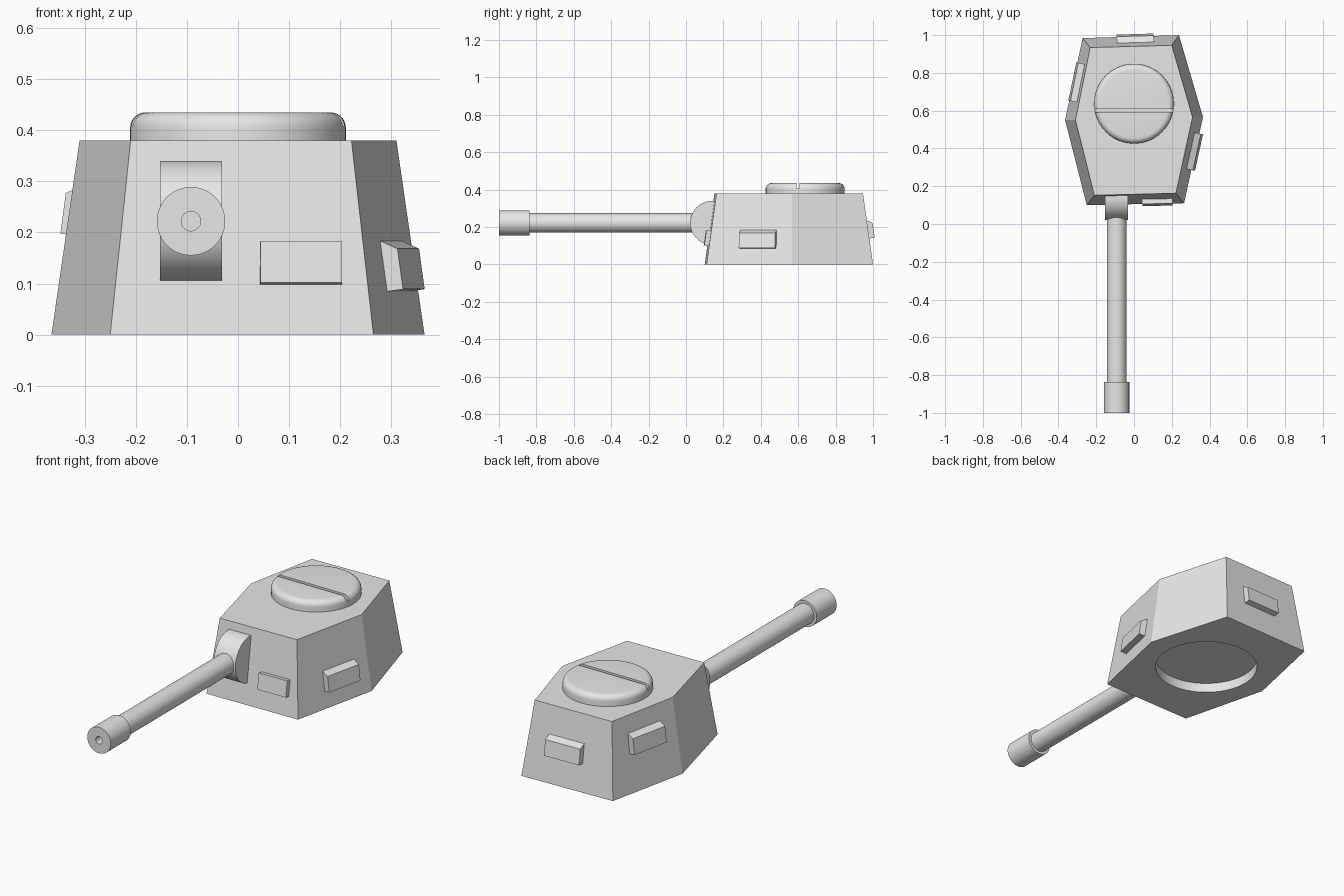
import bpy, bmesh, math
from mathutils import Vector, Matrix

cube = bpy.data.objects.get("Cube")
if cube:
    bpy.data.objects.remove(cube, do_unlink=True)

grey = bpy.data.materials.new("plain_grey")
grey.use_nodes = True
grey.diffuse_color = (0.8, 0.8, 0.8, 1)
grey.node_tree.nodes["Principled BSDF"].inputs["Base Color"].default_value = (0.8, 0.8, 0.8, 1)


def finish(name, bm, smooth=False):
    bmesh.ops.recalc_face_normals(bm, faces=bm.faces)
    mesh = bpy.data.meshes.new(name)
    bm.to_mesh(mesh)
    bm.free()
    mesh.materials.append(grey)
    obj = bpy.data.objects.new(name, mesh)
    bpy.context.collection.objects.link(obj)
    if smooth:
        smooth_shade(obj)
    return obj


def activate(obj):
    bpy.ops.object.select_all(action='DESELECT')
    obj.select_set(True)
    bpy.context.view_layer.objects.active = obj


def smooth_shade(obj):
    activate(obj)
    bpy.ops.object.shade_smooth_by_angle(angle=math.radians(35))


def lathe(name, profile, matrix, steps=64, smooth=True):
    """Revolve (radius, height) points about local z, then place."""
    bm = bmesh.new()
    verts = [bm.verts.new((r, 0, h)) for r, h in profile]
    edges = [bm.edges.new(pair) for pair in zip(verts, verts[1:])]
    bmesh.ops.spin(bm, geom=verts + edges, cent=(0, 0, 0), axis=(0, 0, 1),
                   angle=math.tau, steps=steps, use_merge=True)
    bmesh.ops.remove_doubles(bm, verts=bm.verts, dist=1e-5)
    bm.transform(matrix)
    return finish(name, bm, smooth)


def prism(name, outline, axis_vec):
    """Extrude a closed outline along a vector."""
    bm = bmesh.new()
    a = [bm.verts.new(p) for p in outline]
    b = [bm.verts.new(Vector(p) + axis_vec) for p in outline]
    bm.faces.new(a)
    bm.faces.new(b)
    for i in range(len(a)):
        j = (i + 1) % len(a)
        bm.faces.new((a[i], a[j], b[j], b[i]))
    return finish(name, bm)


def carve(obj, cutter):
    mod = obj.modifiers.new("cut", 'BOOLEAN')
    mod.operation = 'DIFFERENCE'
    mod.solver = 'EXACT'
    mod.object = cutter
    activate(obj)
    bpy.ops.object.modifier_apply(modifier=mod.name)
    bpy.data.objects.remove(cutter, do_unlink=True)


# Turret shell: tapered six-sided body
HEIGHT = 0.38
base = [Vector((x, y, 0)) for x, y in
        [(-.25, .10), (.265, .11), (.365, .566), (.238, 1.0), (-.272, .984), (-.365, .55)]]
roof = [Vector((x, y, HEIGHT)) for x, y in
        [(-.21, .152), (.222, .163), (.31, .566), (.2, .946), (-.232, .934), (-.31, .55)]]
bm = bmesh.new()
lower = [bm.verts.new(p) for p in base]
upper = [bm.verts.new(p) for p in roof]
bm.faces.new(lower)
bm.faces.new(upper)
for i in range(6):
    j = (i + 1) % 6
    bm.faces.new((lower[i], lower[j], upper[j], upper[i]))
shell = finish("turret_shell", bm)

# Round ring recess in the underside
carve(shell, lathe("ring_cutter", [(0, -.05), (.25, -.05), (.25, .05), (0, .05)],
                   Matrix.Translation((0, .555, 0)), smooth=False))

# Roof hatch with rounded rim and a straight slot
R, TOP, ROUND = .211, .435, .03
rim = [(R - ROUND + ROUND * math.sin(a), TOP - ROUND + ROUND * math.cos(a))
       for a in (math.pi / 2 * k / 6 for k in range(7))]
hatch = lathe("roof_hatch", [(0, TOP)] + rim + [(R, .37), (0, .37)],
              Matrix.Translation((0, .637, 0)))
carve(hatch, prism("slot_cutter", [(-.3, y, z) for y, z in
                                   [(.59, .408), (.608, .408), (.608, .5), (.59, .5)]],
                   Vector((.6, 0, 0))))
smooth_shade(hatch)

# Gun: rounded mantlet, barrel and muzzle sleeve with bore
GUN_X, GUN_Z = -.092, .222
turn_x = Matrix.Rotation(math.pi / 2, 4, 'Y')
lathe("gun_mantlet", [(0, -.061), (.118, -.061), (.118, .061), (0, .061)],
      Matrix.Translation((GUN_X, .14, GUN_Z)) @ turn_x)
turn_y = Matrix.Rotation(math.pi / 2, 4, 'X')
gun = Matrix.Translation((GUN_X, 0, GUN_Z)) @ turn_y
lathe("gun_barrel", [(0, -.1), (.052, -.1), (.052, .85), (0, .85)], gun, 48)
lathe("muzzle_sleeve", [(0, .95), (.019, .95), (.019, 1), (.067, 1), (.067, .837), (0, .837)],
      gun, 48)


def wall_frame(i, s, z):
    """Point on wall i, with its along, outward and upward directions."""
    j = (i + 1) % 6
    t = z / HEIGHT
    a, b = base[i].lerp(roof[i], t), base[j].lerp(roof[j], t)
    along = (b - a).normalized()
    rise = base[i].lerp(base[j], s) - roof[i].lerp(roof[j], s)
    out = along.cross(-rise).normalized()
    return a.lerp(b, s), along, out, out.cross(along)


# Hooded vision blocks on the side and rear walls
for name, wall, s, z, half in [("left_vision_block", 1, .59, .134, .099),
                               ("rear_vision_block", 3, .45, .188, .098),
                               ("right_vision_block", 4, .51, .243, .103)]:
    p, along, out, up = wall_frame(wall, s, z)
    section = [(-.02, -.05), (.032, -.05), (.032, .03), (0, .05), (-.02, .05)]
    prism(name, [p + out * o + up * u - along * half for o, u in section], along * 2 * half)

# Front sight block with recessed slit
p, along, out, up = wall_frame(0, .74, .139)
bm = bmesh.new()
bmesh.ops.create_cube(bm, size=1)
frame = Matrix((along, out, up)).transposed().to_4x4()
bm.transform(Matrix.Translation(p + out * .004) @ frame @ Matrix.Diagonal((.16, .042, .082, 1)))
bmesh.ops.recalc_face_normals(bm, faces=bm.faces)
face = max(bm.faces, key=lambda f: f.normal.dot(out))
bmesh.ops.inset_region(bm, faces=[face], thickness=.029)
bmesh.ops.inset_region(bm, faces=[face], thickness=.0003, depth=-.014)
finish("front_sight_block", bm)
